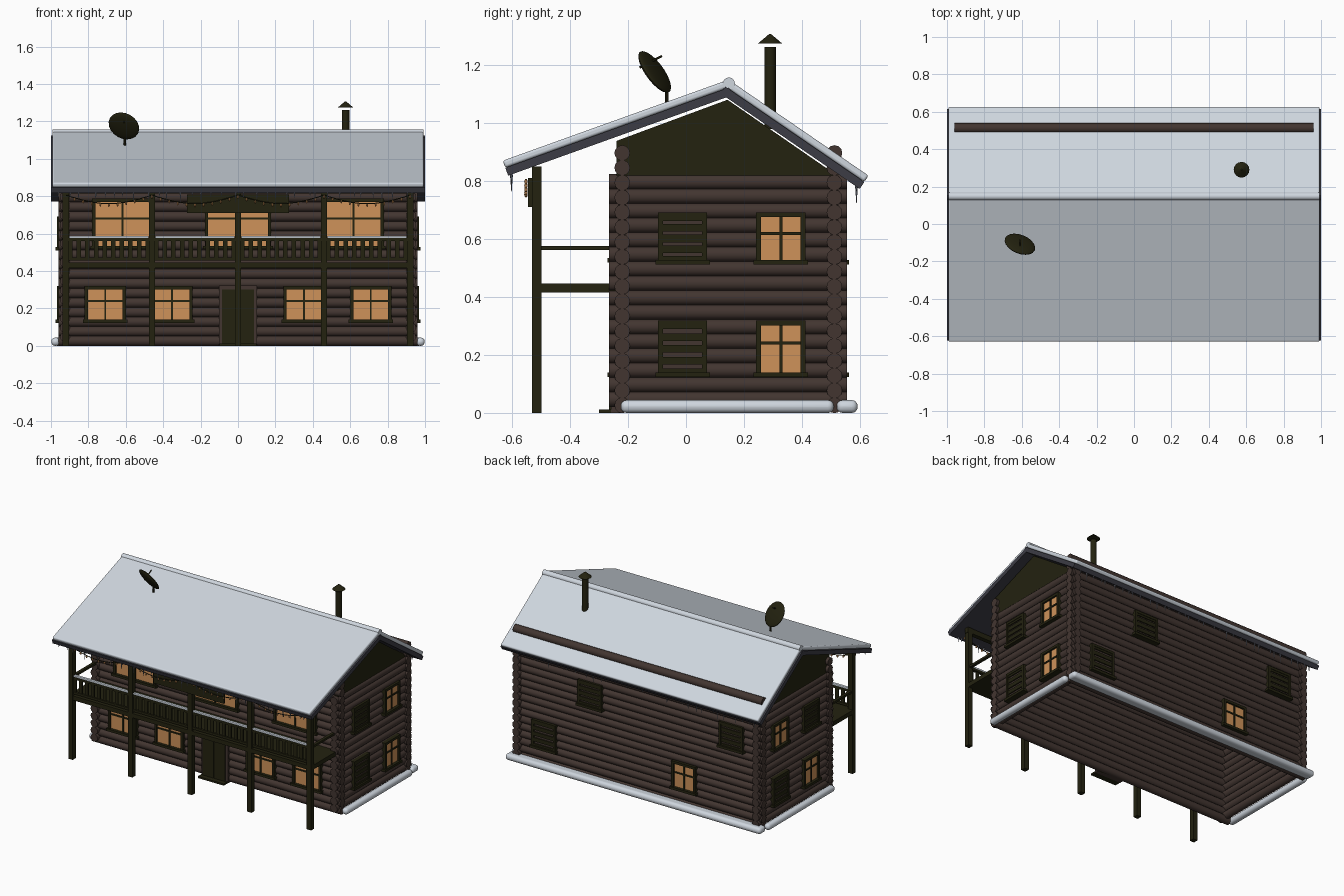
import bpy, bmesh, math, random
from mathutils import Matrix, Vector

random.seed(4)
if "Cube" in bpy.data.objects:
    bpy.data.objects.remove(bpy.data.objects["Cube"])


def material(name, rgb):
    m = bpy.data.materials.new(name)
    m.use_nodes = True
    m.diffuse_color = (*rgb, 1)
    m.node_tree.nodes["Principled BSDF"].inputs["Base Color"].default_value = (*rgb, 1)
    return m


LOG = material("log brown", (0.055, 0.036, 0.03))
TRIM = material("dark olive wood", (0.017, 0.016, 0.005))
SNOW = material("snow", (0.62, 0.67, 0.73))
GLOW = material("warm window glow", (0.62, 0.29, 0.10))
SLAB = material("roof slate", (0.045, 0.045, 0.058))
ICE = material("ice", (0.27, 0.29, 0.35))


class Part:
    """Collects simple shapes into one named object."""

    def __init__(self, name, *mats, frame=None):
        self.name, self.mats = name, mats
        self.bm, self.frame = bmesh.new(), frame or Matrix()

    def tag(self, verts, mat):
        for f in {f for v in verts for f in v.link_faces}:
            f.material_index = self.mats.index(mat) if mat else 0

    def box(self, x, y, z, mat=None):
        lo, hi = Vector((x[0], y[0], z[0])), Vector((x[1], y[1], z[1]))
        m = Matrix.Translation((lo + hi) / 2) @ Matrix.Diagonal((*(hi - lo), 1))
        self.tag(bmesh.ops.create_cube(self.bm, size=1, matrix=self.frame @ m)["verts"], mat)

    def rod(self, a, b, r, r2=None, sides=12, mat=None):
        a, b = Vector(a), Vector(b)
        m = Matrix.Translation((a + b) / 2) @ (b - a).to_track_quat("Z", "Y").to_matrix().to_4x4()
        v = bmesh.ops.create_cone(self.bm, cap_ends=True, segments=sides, radius1=r,
                                  radius2=r if r2 is None else r2,
                                  depth=(b - a).length, matrix=self.frame @ m)["verts"]
        self.tag(v, mat)

    def ball(self, c, size, rot=Matrix(), mat=None, seg=8):
        m = Matrix.Translation(c) @ rot @ Matrix.Diagonal((*size, 1))
        self.tag(bmesh.ops.create_uvsphere(self.bm, u_segments=seg, v_segments=seg, radius=1,
                                           matrix=self.frame @ m)["verts"], mat)

    def prism(self, pts, x0, x1):
        face = self.bm.faces.new([self.bm.verts.new((x0, y, z)) for y, z in pts])
        ext = bmesh.ops.extrude_face_region(self.bm, geom=[face], use_keep_orig=True)["geom"]
        bmesh.ops.translate(self.bm, vec=(x1 - x0, 0, 0),
                            verts=[g for g in ext if isinstance(g, bmesh.types.BMVert)])
        bmesh.ops.recalc_face_normals(self.bm, faces=self.bm.faces)

    def done(self, smooth=False, bevel=0):
        mesh = bpy.data.meshes.new(self.name)
        self.bm.to_mesh(mesh)
        self.bm.free()
        for m in self.mats:
            mesh.materials.append(m)
        ob = bpy.data.objects.new(self.name, mesh)
        bpy.context.collection.objects.link(ob)
        if bevel:
            mod = ob.modifiers.new("rounding", "BEVEL")
            mod.width, mod.segments = bevel, 4
        if smooth:
            bpy.ops.object.select_all(action="DESELECT")
            ob.select_set(True)
            bpy.context.view_layer.objects.active = ob
            bpy.ops.object.shade_smooth_by_angle(angle=math.radians(40))
        return ob


# Log walls: long walls reach higher than the gable walls
for name, y in (("front_log_wall", -0.22), ("back_log_wall", 0.512)):
    p = Part(name, LOG)
    for i in range(18):
        z = 0.026 + 0.0512 * i
        p.rod((-0.96, y, z), (0.96, y, z), 0.027)
    p.done(smooth=True)
for name, s in (("left_log_wall", 1), ("right_log_wall", -1)):
    p = Part(name, LOG)
    for i in range(16):
        z = 0.047 + 0.05 * i
        p.rod((s * 0.925, -0.265, z), (s * 0.925, 0.555, z), 0.027)
    p.done(smooth=True)
    g = Part(name.replace("log_wall", "gable"), TRIM)
    g.prism([(-0.24, 0.815), (0.512, 0.815), (0.512, 0.825), (0.143, 1.08), (-0.24, 0.938)],
            s * 0.915, s * 0.94)
    g.done()

# Roof: a snow layer on a slate slab for each pitch, and a ridge roll
for side, a, b in (("front", (-0.632, 0.870), (0.14, 1.147)),
                   ("back", (0.63, 0.818), (0.15, 1.147))):
    a, b = Vector(a), Vector(b)
    d = (b - a).normalized()
    n = Vector((abs(d.y) * (1 if d.x > 0 else -1), -abs(d.x)))
    for layer, mat, t0, t1, w, bev in (("snow", SNOW, 0, 0.026, 0.993, 0.009),
                                       ("slab", SLAB, 0.026, 0.055, 1.0, 0)):
        p = Part(f"{side}_roof_{layer}", mat)
        p.prism([a + n * t0, b + n * t0, b + n * t1, a + n * t1], -w, w)
        p.done(smooth=bev > 0, bevel=bev)
p = Part("ridge_snow", SNOW)
p.rod((-0.993, 0.148, 1.136), (0.993, 0.148, 1.136), 0.021, sides=16)
p.done(smooth=True)

# Snow banks at the foot of the walls
for name, x, y in (("left_snow_bank", (0.952, 0.998), (-0.225, 0.51)),
                   ("right_snow_bank", (-0.998, -0.952), (-0.225, 0.51)),
                   ("back_snow_bank", (-0.985, 0.985), (0.52, 0.592))):
    p = Part(name, SNOW)
    p.box(x, y, (0, 0.044))
    p.done(smooth=True, bevel=0.02)


# Windows: local x runs along the wall, local -y points outwards
def wall_frame(side):
    turn, off = {"front": (0, (0, -0.246, 0)), "back": (math.pi, (0, 0.538, 0)),
                 "left": (math.pi / 2, (0.951, 0, 0)),
                 "right": (-math.pi / 2, (-0.951, 0, 0))}[side]
    return Matrix.Translation(off) @ Matrix.Rotation(turn, 4, "Z")


def window(side, at, z0, z1, half, lit=True):
    u = at * (-1 if side in ("back", "right") else 1)
    p = Part(f"{side}_{'window' if lit else 'shutter'}", TRIM, GLOW, LOG, frame=wall_frame(side))
    w, t = half, 0.017
    p.box((u - w, u + w), (-0.004, 0.02), (z0, z1), GLOW if lit else LOG)
    for s in (-1, 1):
        p.box((u + s * w - t * (s < 0), u + s * w + t * (s > 0)), (-0.016, 0.02), (z0 - t, z1 + t))
    p.box((u - w - t, u + w + t), (-0.016, 0.02), (z1, z1 + t))
    p.box((u - w - 0.026, u + w + 0.026), (-0.024, 0.02), (z0 - t, z0))
    if lit:
        bar = z0 + (z1 - z0) * 0.62
        p.box((u - 0.005, u + 0.005), (-0.01, 0), (z0, z1))
        p.box((u - w, u + w), (-0.01, 0), (bar - 0.005, bar + 0.005))
    else:
        step = (z1 - z0) / 4
        for i in range(5):
            z = z0 + step * i
            p.box((u - w, u + w), (-0.012, 0.01), (max(z0, z - 0.013), min(z1, z + 0.013)))
    p.done()


LOW, HIGH = (0.14, 0.302), (0.528, 0.675)
for s in (-1, 1):
    window("front", s * 0.71, *LOW, 0.093)
    window("front", s * 0.352, *LOW, 0.093)
    window("front", s * 0.618, 0.535, 0.77, 0.145)
window("front", 0, 0.535, 0.77, 0.16)
for side, y, level, lit in (("left", 0.327, LOW, 1), ("left", 0.327, HIGH, 1),
                            ("left", -0.012, LOW, 0), ("left", -0.012, HIGH, 0),
                            ("right", 0.327, LOW, 0), ("right", 0.327, HIGH, 1),
                            ("right", -0.012, LOW, 1), ("right", -0.012, HIGH, 0),
                            ("back", 0.715, LOW, 0), ("back", 0.36, HIGH, 0),
                            ("back", -0.366, LOW, 1), ("back", -0.73, HIGH, 0)):
    window(side, y, *level, 0.068 if side != "back" else 0.075, bool(lit))

# Double door with frame and step
p = Part("front_door", TRIM, LOG)
p.box((-0.102, 0.102), (-0.258, -0.22), (0, 0.322), LOG)
for s in (-1, 1):
    p.box(sorted((s * 0.002, s * 0.086)), (-0.266, -0.22), (0.005, 0.302))
p.box((-0.1, 0.1), (-0.3, -0.22), (0, 0.012))
p.done()

# Balcony: posts, deck, railing and top beam
POSTS = [i * 0.46 for i in range(-2, 3)]
p = Part("balcony_posts", TRIM)
for x in POSTS:
    p.box((x - 0.017, x + 0.017), (-0.532, -0.498), (0, 0.85))
p.box((-0.94, 0.94), (-0.53, -0.5), (0.815, 0.85))
p.done()
p = Part("balcony_deck", TRIM)
p.box((-0.937, 0.937), (-0.53, -0.23), (0.416, 0.446))
p.done()
p = Part("balcony_railing", TRIM)
p.box((-0.93, 0.93), (-0.525, -0.505), (0.56, 0.576))
p.box((-0.93, 0.93), (-0.523, -0.507), (0.456, 0.472))
for i in range(40):
    x = -0.897 + i * 0.046
    p.box((x - 0.012, x + 0.012), (-0.519, -0.511), (0.465, 0.565))
for s in (-1, 1):
    p.box((s * 0.92 - 0.01, s * 0.92 + 0.01), (-0.515, -0.23), (0.561, 0.576))
p.done()
p = Part("railing_snow", SNOW)
for a, b in zip(POSTS, POSTS[1:]):
    p.box((a + 0.017, b - 0.017), (-0.526, -0.504), (0.575, 0.588))
p.done(smooth=True, bevel=0.005)
p = Part("balcony_board", TRIM)
p.box((-0.272, 0.272), (-0.545, -0.53), (0.71, 0.81))
p.done()

# String of lights hung between the posts
p = Part("string_lights", TRIM, GLOW)
for a in POSTS[:-1]:
    pts = [Vector((a + 0.046 * k, -0.552, 0.805 - 0.045 * math.sin(math.pi * k / 10)))
           for k in range(11)]
    for q, r in zip(pts, pts[1:]):
        p.rod(q, r, 0.003, sides=5)
        p.ball(r - Vector((0, 0, 0.008)), (0.006, 0.006, 0.009), mat=GLOW, seg=6)
p.done()

# Icicles under both eaves
for name, y, top in (("front_icicles", -0.602, 0.822), ("back_icicles", 0.588, 0.785)):
    p = Part(name, ICE)
    for i in range(34):
        x = -0.95 + i * 0.0575 + random.uniform(-0.02, 0.02)
        p.rod((x, y, top), (x, y, top - random.uniform(0.02, 0.065)), 0.005, 0.0005, sides=6)
    p.done()

# Chimney pipe with conical cap
p = Part("chimney", TRIM)
p.rod((0.575, 0.29, 0.98), (0.575, 0.29, 1.262), 0.02, sides=16)
p.rod((0.575, 0.29, 1.274), (0.575, 0.29, 1.306), 0.042, 0.004, sides=16)
p.done(smooth=True)

# Satellite dish on a short mast
p = Part("satellite_dish", TRIM)
facing = Vector((0.31, 0.77, 0.56))
c = Vector((-0.61, -0.108, 1.176))
p.ball(c, (0.086, 0.086, 0.018), facing.to_track_quat("Z", "Y").to_matrix().to_4x4(), seg=20)
p.rod(c + Vector((0, -0.052, 0.015)), c + Vector((0, 0.025, 0.055)), 0.004, sides=6)
p.rod((-0.605, -0.067, 1.02), (-0.605, -0.067, 1.13), 0.006, sides=8)
p.done(smooth=True)
